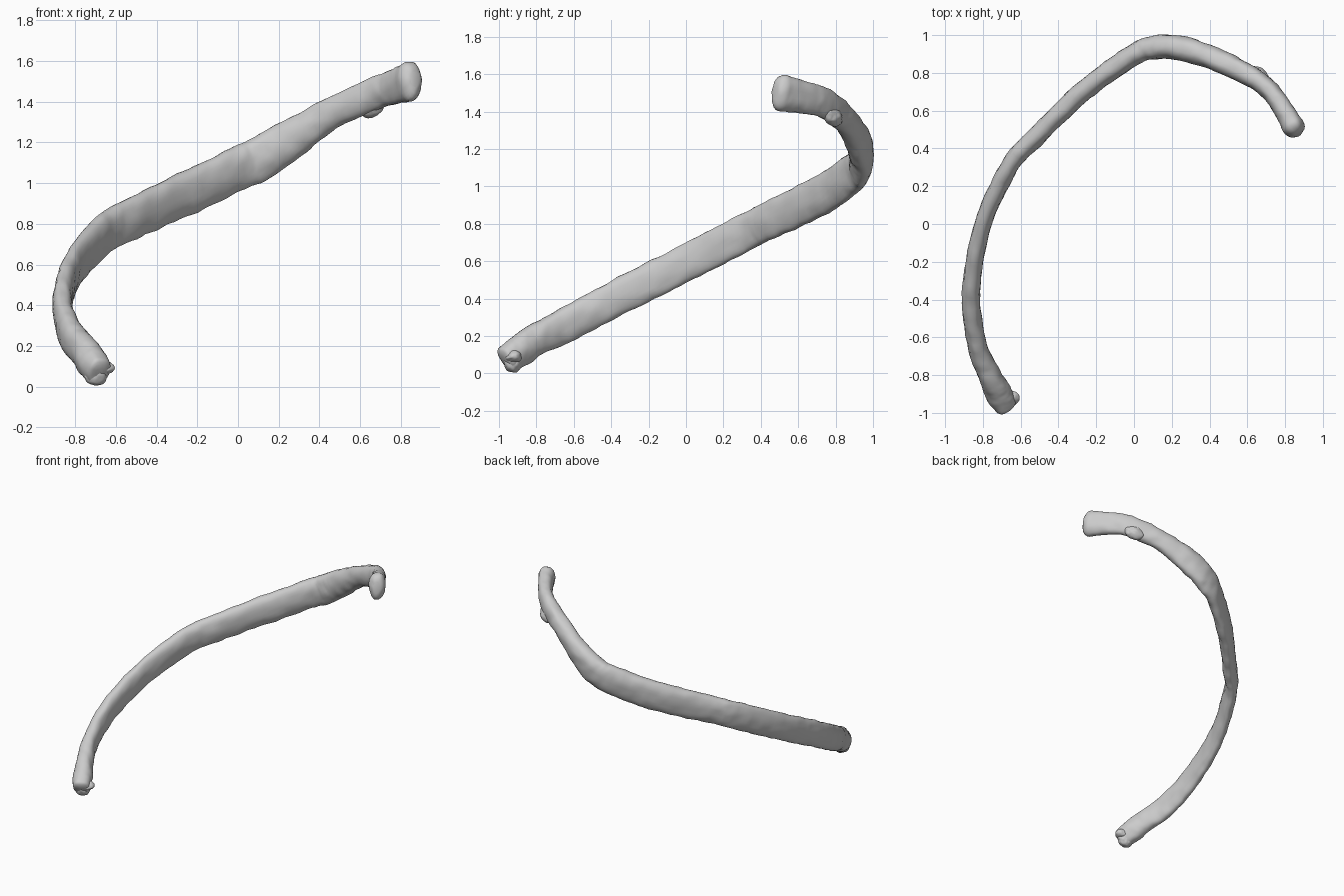
import bpy, bmesh, math
from mathutils import Vector, noise

cube = bpy.data.objects.get("Cube")
if cube:
    bpy.data.objects.remove(cube, do_unlink=True)

bone = bpy.data.materials.new("bone_grey")
bone.use_nodes = True
bone.diffuse_color = (0.6, 0.6, 0.6, 1)
bone.node_tree.nodes["Principled BSDF"].inputs["Base Color"].default_value = (0.6, 0.6, 0.6, 1)

# Stations along the shaft: x, y, z, half thickness, half height
STATIONS = [
    (-.685, -.955, .075, .062, .075),
    (-.725, -.88, .125, .068, .085),
    (-.765, -.80, .18, .060, .086),
    (-.835, -.62, .27, .051, .092),
    (-.862, -.35, .415, .048, .095),
    (-.80, 0, .59, .045, .098),
    (-.655, .31, .75, .048, .100),
    (-.53, .45, .82, .050, .102),
    (-.26, .71, .945, .053, .108),
    (0, .895, 1.07, .056, .107),
    (.12, .935, 1.125, .062, .108),
    (.25, .93, 1.21, .065, .098),
    (.45, .865, 1.335, .060, .076),
    (.66, .755, 1.435, .054, .080),
    (.76, .655, 1.47, .050, .083),
    (.845, .515, 1.50, .058, .098),
]
SIDES, STEPS, CAP_RINGS = 28, 10, 5


def catmull(a, b, c, d, t):
    """Smooth blend from b to c, for tuples of any length."""
    return [0.5 * (2*q + (r-p)*t + (2*p-5*q+4*r-s)*t*t + (3*q-p-3*r+s)*t**3)
            for p, q, r, s in zip(a, b, c, d)]


def sample_path():
    pts = [STATIONS[0]] + STATIONS + [STATIONS[-1]]
    rows = [catmull(*pts[i:i + 4], k / STEPS)
            for i in range(len(pts) - 3) for k in range(STEPS)]
    return rows + [list(STATIONS[-1])]


def roughen(p, amount):
    """Worn, pitted bone surface."""
    return p + noise.noise_vector(p * 14) * amount + noise.noise_vector(p * 45) * amount * 0.35


def section(bm, centre, tangent, thick, high):
    """Flat oval section, drawn to a thinner edge along the bottom."""
    side = tangent.cross(Vector((0, 0, 1))).normalized()
    up = side.cross(tangent).normalized()
    ring = []
    for k in range(SIDES):
        a = 2 * math.pi * k / SIDES
        c, s = math.cos(a), math.sin(a)
        width = math.copysign(abs(c) ** 0.85, c) * (1 + 0.12 * s)
        p = centre + side * thick * width + up * high * s
        ring.append(bm.verts.new(roughen(p, 0.006)))
    return ring


def build_shaft():
    bm = bmesh.new()
    rows = sample_path()
    pts = [Vector(r[:3]) for r in rows]
    last = len(rows) - 1
    rings = []
    for i, row in enumerate(rows):
        tangent = (pts[min(i + 1, last)] - pts[max(i - 1, 0)]).normalized()
        body = [(pts[i], 1)]
        # Rounded ends: a shallow one at the front, a fuller one at the head
        if i in (0, last):
            depth = -0.022 if i == 0 else 0.05
            for k in range(1, CAP_RINGS):
                a = math.pi / 2 * k / CAP_RINGS
                body.append((pts[i] + tangent * depth * math.sin(a), math.cos(a) ** 0.7))
            if i == 0:
                body.reverse()
        rings += [section(bm, p, tangent, row[3] * f, row[4] * f) for p, f in body]
    for lower, upper in zip(rings, rings[1:]):
        for k in range(SIDES):
            n = (k + 1) % SIDES
            bm.faces.new((lower[k], lower[n], upper[n], upper[k]))
    bm.faces.new(rings[0])
    bm.faces.new(rings[-1])
    return finish(bm, "rib_shaft")


def knob(name, centre, size, direction):
    """Rough rounded lump, long axis along the given direction."""
    bm = bmesh.new()
    bmesh.ops.create_icosphere(bm, subdivisions=4, radius=1)
    turn = Vector(direction).to_track_quat('X', 'Z')
    for v in bm.verts:
        p = turn @ Vector([a * b for a, b in zip(v.co, size)]) + Vector(centre)
        v.co = roughen(p, 0.01)
    return finish(bm, name)


def finish(bm, name):
    bmesh.ops.recalc_face_normals(bm, faces=bm.faces)
    mesh = bpy.data.meshes.new(name)
    bm.to_mesh(mesh)
    bm.free()
    mesh.materials.append(bone)
    obj = bpy.data.objects.new(name, mesh)
    bpy.context.collection.objects.link(obj)
    bpy.ops.object.select_all(action='DESELECT')
    obj.select_set(True)
    bpy.context.view_layer.objects.active = obj
    bpy.ops.object.shade_smooth_by_angle(angle=math.radians(40))
    return obj


build_shaft()
# Bump behind the neck, and the lip of the front end
knob("tubercle", (.655, .785, 1.375), (.075, .04, .055), (1, -.6, .3))
knob("front_end_lip", (-.655, -.92, .09), (.05, .045, .035), (1, -.1, .2))
knob("front_end_base", (-.70, -.925, .055), (.05, .055, .05), (.4, -1, -.3))
